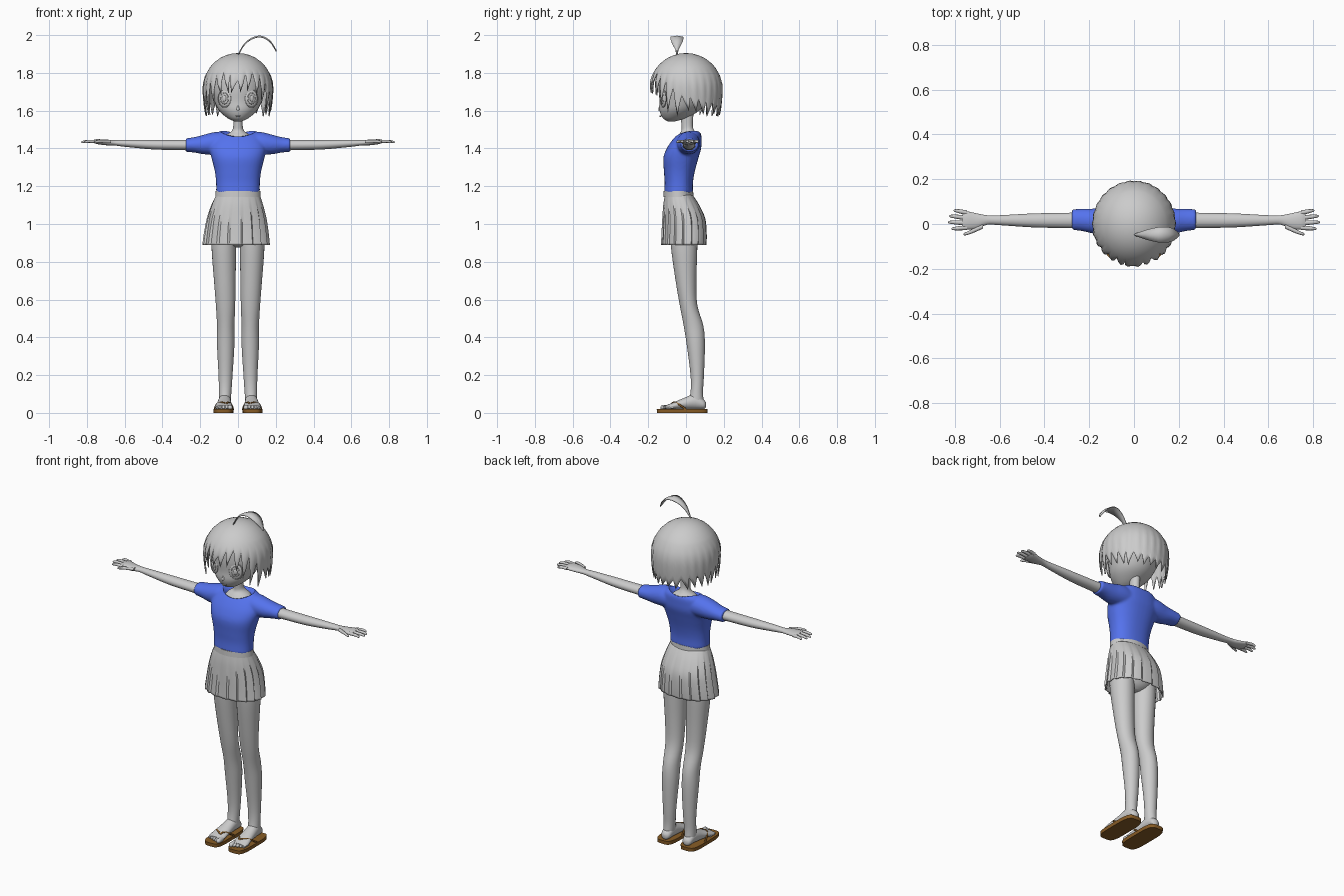
import bpy, bmesh, math, random
from mathutils import Vector

if "Cube" in bpy.data.objects:
    bpy.data.objects.remove(bpy.data.objects["Cube"])

random.seed(4)


def mat(name, rgb):
    m = bpy.data.materials.new(name)
    m.diffuse_color = (*rgb, 1)
    m.use_nodes = True
    m.node_tree.nodes["Principled BSDF"].inputs["Base Color"].default_value = m.diffuse_color
    return m


BLUE = mat("blue_cloth", (0.09, 0.17, 0.85))
BROWN = mat("brown_sole", (0.25, 0.11, 0.02))


def interp(x, pts):
    for (a, u), (b, v) in zip(pts, pts[1:]):
        if x <= b:
            return u + (v - u) * (x - a) / (b - a)
    return pts[-1][1]


def dense(rings, k=4):
    """Catmull-Rom resampling, so that few rings give a smooth form"""
    out, R = [], [rings[0], *rings, rings[-1]]
    for i in range(1, len(R) - 2):
        for s in range(k):
            t = s / k
            out.append(tuple(0.5 * (2 * b + (c - a) * t + (2 * a - 5 * b + 4 * c - d) * t * t
                                    + (3 * b - a - 3 * c + d) * t ** 3)
                             for a, b, c, d in zip(*R[i - 1:i + 3])))
    return out + [rings[-1]]


def loft(bm, rings, axis="z", n=24, p=2, cap=True, wave=None):
    """Elliptic rings (x, y, z, a, b) standing across an axis, joined in order"""
    rows = []
    for i, (x, y, z, a, b) in enumerate(rings):
        row = []
        for j in range(n):
            t = 2 * math.pi * j / n
            c, s = (math.copysign(abs(v) ** (2 / p), v) for v in (math.cos(t), math.sin(t)))
            k = wave(i / (len(rings) - 1), j) if wave else 1
            u, v = a * c * k, b * s * k
            row.append(bm.verts.new({"z": (x + u, y + v, z), "x": (x, y + u, z + v),
                                     "y": (x + u, y, z + v)}[axis]))
        rows.append(row)
    for r, q in zip(rows, rows[1:]):
        for j in range(n):
            bm.faces.new((r[j], r[(j + 1) % n], q[(j + 1) % n], q[j]))
    if cap:
        bm.faces.new(rows[0])
        bm.faces.new(rows[-1])


def zr(z, rx, yf, yb, x=0):
    return (x, (yf + yb) / 2, z, rx, (yb - yf) / 2)


def finish(name, bm, material=None, mirror=False, thick=0, angle=45):
    bmesh.ops.recalc_face_normals(bm, faces=bm.faces)
    me = bpy.data.meshes.new(name)
    bm.to_mesh(me)
    bm.free()
    o = bpy.data.objects.new(name, me)
    bpy.context.collection.objects.link(o)
    if material:
        me.materials.append(material)
    bpy.ops.object.select_all(action="DESELECT")
    bpy.context.view_layer.objects.active = o
    o.select_set(True)
    bpy.ops.object.shade_smooth_by_angle(angle=math.radians(angle))
    if thick:
        o.modifiers.new("Thickness", "SOLIDIFY").thickness = thick
    if mirror:
        o.modifiers.new("Mirror", "MIRROR").use_mirror_merge = False
    return o


def part(name, rings, axis="z", n=24, p=2, k=4, **kw):
    bm = bmesh.new()
    loft(bm, dense(rings, k), axis, n, p)
    return finish(name, bm, **kw)


# head and neck
part("head", [zr(1.543, .018, -.095, -.06), zr(1.56, .055, -.122, 0), zr(1.60, .1, -.14, .07),
              zr(1.65, .125, -.14, .11), zr(1.72, .143, -.145, .145), zr(1.80, .135, -.135, .14),
              zr(1.86, .095, -.09, .1), zr(1.885, .02, -.02, .02)], n=40)
part("neck", [zr(1.42, .088, -.06, .072), zr(1.45, .08, -.055, .07), zr(1.472, .062, -.04, .06),
              zr(1.492, .034, -.025, .045), zr(1.52, .025, -.024, .036), zr(1.59, .027, -.03, .04)])
part("nose", [(0, -.146, 1.60, .002, .002), (0, -.138, 1.608, .008, .008),
              (0, -.136, 1.63, .003, .005)], n=12)
part("mouth", [(-.014, -.13, 1.572, .003, .002), (0, -.137, 1.57, .004, .004),
               (.014, -.13, 1.572, .003, .002)], "x", n=10)

# eyes: flattened ball, iris ring and pupil
for s in (-1, 1):
    for label, w, h, d, off in (("white", .036, .046, .010, 0), ("pupil", .012, .017, .006, .008)):
        bpy.ops.mesh.primitive_uv_sphere_add(segments=24, ring_count=12, radius=1)
        o = bpy.context.object
        o.name = "eye_" + label
        o.scale = (w, d, h)
        o.location = (s * (.07 + off * .4), -.121 - off, 1.665)
        o.rotation_euler.z = s * .42
        bpy.ops.object.shade_smooth()
    for label, r in (("rim", .036), ("iris", .022)):
        bpy.ops.mesh.primitive_torus_add(major_radius=r, minor_radius=.0025,
                                         major_segments=28, minor_segments=6)
        o = bpy.context.object
        o.name = "eye_" + label
        o.scale = (1, 1.28, 1)
        o.location = (s * .072, -.121 if r > .03 else -.128, 1.665)
        o.rotation_euler = (math.pi / 2, 0, s * .42)
        bpy.ops.object.shade_smooth()

# hair: dome whose lower edge breaks into pointed locks
TIP = [(0, 1.69), (25, 1.70), (45, 1.66), (65, 1.58), (90, 1.585), (180, 1.565)]
NOTCH = [(0, 1.76), (20, 1.81), (45, 1.78), (60, 1.76), (80, 1.68), (180, 1.62)]
bm = bmesh.new()
SPIKES, SUB = 26, 4
lean = [random.uniform(-.1, .1) for _ in range(SPIKES)]
jit = [random.uniform(-.015, .015) for _ in range(SPIKES)]
top = bm.verts.new((0, 0, 1.905))
cols = []
for j in range(SPIKES * SUB):
    phi, k = 2 * math.pi * j / (SPIKES * SUB), j // SUB
    a = math.degrees(min(phi, 2 * math.pi - phi))
    f = 1 - abs(2 * (j % SUB) / SUB - 1)
    zb = interp(a, NOTCH) * (1 - f) + (interp(a, TIP) + jit[k]) * f
    zs = [1.72 + .185 * math.cos(math.radians(d)) for d in (10, 20, 30, 40, 50)]
    zs += [1.825 + (zb - 1.825) * i / 6 for i in range(7)]
    col = []
    for i, z in enumerate(zs):
        e = (z - 1.72) / .185
        r = math.sqrt(1 - e * e) if e > 0 else 1 - 1.8 * (1.72 - z) ** 2
        u = max(0, i - 5) / 6
        q = phi + lean[k] * f * u * u
        r *= 1 + .025 * f * u * (1 - u) * 4 - .02 * f * u * u
        col.append(bm.verts.new((.184 * r * math.sin(q), -.191 * r * math.cos(q), z)))
    cols.append(col)
for c, d in zip(cols, cols[1:] + cols[:1]):
    bm.faces.new((top, c[0], d[0]))
    for i in range(len(c) - 1):
        bm.faces.new((c[i], c[i + 1], d[i + 1], d[i]))
finish("hair", bm, thick=.006)

# single curled lock on top, a bent leaf
bm = bmesh.new()
rows = []
for x, z, w in dense([(0, 1.9, .003), (.03, 1.952, .014), (.07, 1.985, .026), (.12, 1.997, .035),
                      (.17, 1.972, .03), (.204, 1.92, .004)]):
    rows.append([bm.verts.new((x, -.048 + w * t, z - .006 * abs(t))) for t in (-1, 0, 1)])
for r, q in zip(rows, rows[1:]):
    for i in (0, 1):
        bm.faces.new((r[i], r[i + 1], q[i + 1], q[i]))
finish("hair_top_lock", bm, thick=.004)

# shirt: torso and sleeves fused, with the neckline cut out
bm = bmesh.new()
loft(bm, dense([zr(1.163, .116, -.116, .037), zr(1.22, .116, -.113, .037), zr(1.28, .123, -.117, .047),
                zr(1.35, .14, -.12, .066), zr(1.40, .15, -.102, .08), zr(1.44, .14, -.076, .082),
                zr(1.475, .118, -.045, .08), zr(1.496, .085, -.022, .066)]), n=40, p=2.3)
for s in (-1, 1):
    loft(bm, dense([(s * .05, .012, 1.425, .06, .06), (s * .12, .012, 1.427, .062, .06),
                    (s * .18, .013, 1.421, .056, .052), (s * .23, .018, 1.419, .05, .041),
                    (s * .277, .02, 1.418, .046, .036)]), "x", n=32)
shirt = finish("shirt", bm, BLUE)
cut = part("neckline_cutter", [(0, .01, 1.435, .092, .066), (0, .01, 1.6, .096, .066)], n=40, k=1)
cut.hide_render = True
cut.hide_set(True)
m = shirt.modifiers.new("Fuse", "REMESH")
m.mode, m.voxel_size, m.use_smooth_shade = "VOXEL", .007, True
m = shirt.modifiers.new("Relax", "SMOOTH")
m.iterations, m.factor = 5, .5
m = shirt.modifiers.new("Neckline", "BOOLEAN")
m.operation, m.object = "DIFFERENCE", cut

# arms, hands and fingers
part("arm", [(.2, .016, 1.418, .036, .03), (.3, .016, 1.418, .034, .027), (.45, .016, 1.42, .031, .025),
             (.6, .017, 1.427, .022, .018), (.655, .018, 1.43, .021, .014), (.7, .013, 1.432, .034, .015),
             (.745, .016, 1.436, .04, .013), (.765, .016, 1.437, .034, .008)], "x", mirror=True)
bm = bmesh.new()
for y0, y1, x0, x1 in ((.05, .06, .745, .805), (.028, .035, .75, .825), (.005, .008, .75, .83),
                       (-.016, -.021, .745, .815), (-.01, -.045, .675, .762)):
    loft(bm, dense([(x0, y0, 1.436, .011, .009), (x0 + (x1 - x0) * .6, y0 + (y1 - y0) * .7, 1.438, .009, .008),
                    (x1 - .006, y1, 1.434, .006, .006), (x1, y1, 1.433, .002, .002)], 3), "x", n=10)
finish("fingers", bm, mirror=True)

# pleated skirt, waistband and hips
bm = bmesh.new()
PLEAT = 6
loft(bm, dense([zr(1.155, .115, -.112, .035), zr(1.10, .136, -.12, .07, -.004),
                zr(1.03, .155, -.124, .1, -.007), zr(.95, .167, -.127, .107, -.009),
                zr(.89, .174, -.13, .106, -.01)]), n=18 * PLEAT, p=2.2, cap=False,
     wave=lambda t, j: 1 + .06 * min(1, 1.4 * t) * ((j % PLEAT) / (PLEAT - 1) - .5))
finish("skirt", bm, thick=.005, angle=30)
part("waistband", [zr(1.143, .12, -.119, .04), zr(1.174, .118, -.118, .038)], n=40, k=1)
part("hips", [zr(.875, .03, -.03, .03), zr(.9, .09, -.08, .06), zr(.96, .14, -.095, .08),
              zr(1.06, .13, -.1, .07), zr(1.15, .11, -.11, .03)], n=32)

# legs, feet and toes
part("leg", [zr(1.0, .06, -.085, .06, .074), zr(.88, .065, -.08, .06, .075), zr(.7, .057, -.055, .055, .07),
             zr(.57, .051, -.033, .06, .066), zr(.46, .046, -.012, .092, .065), zr(.36, .046, .004, .1, .065),
             zr(.2, .037, .024, .095, .066), zr(.11, .033, .024, .09, .068), zr(.05, .031, .01, .095, .07)],
     n=28, mirror=True)
part("foot", [(.07, .107, .042, .006, .01), (.07, .095, .045, .026, .024), (.07, .05, .06, .033, .04),
              (.073, -.015, .048, .038, .029), (.076, -.075, .035, .046, .017),
              (.077, -.108, .03, .042, .01)], "y", mirror=True)
bm = bmesh.new()
for i in range(5):
    x, r, y = .042 + .0175 * i, (.013, .009, .009, .008, .008)[i], -.135 + .006 * i
    loft(bm, dense([(x, y + .045, .03, r, r), (x, y + .01, .029, r, r), (x, y, .027, r * .4, r * .4)], 3), "y", n=10)
finish("toes", bm, mirror=True)

# sandals: sole and thong straps
part("sandal_sole", [(.077, -.02, 0, .053, .134), (.077, -.02, .021, .054, .135)],
     n=48, p=4, k=1, material=BROWN, mirror=True)
for s in (-1, 1):
    cu = bpy.data.curves.new("sandal_strap", "CURVE")
    cu.dimensions, cu.bevel_depth, cu.bevel_resolution = "3D", .005, 2
    for side in (-1, 1):
        pts = [(.075 + side * .049, .0, .018), (.075 + side * .043, -.035, .045),
               (.073 + side * .022, -.06, .056), (.062, -.078, .052), (.056, -.092, .018)]
        sp = cu.splines.new("NURBS")
        sp.points.add(len(pts) - 1)
        for q, (x, y, z) in zip(sp.points, pts):
            q.co = (s * x, y, z, 1)
        sp.use_endpoint_u, sp.order_u = True, 3
    cu.materials.append(BROWN)
    bpy.context.collection.objects.link(bpy.data.objects.new("sandal_strap", cu))
